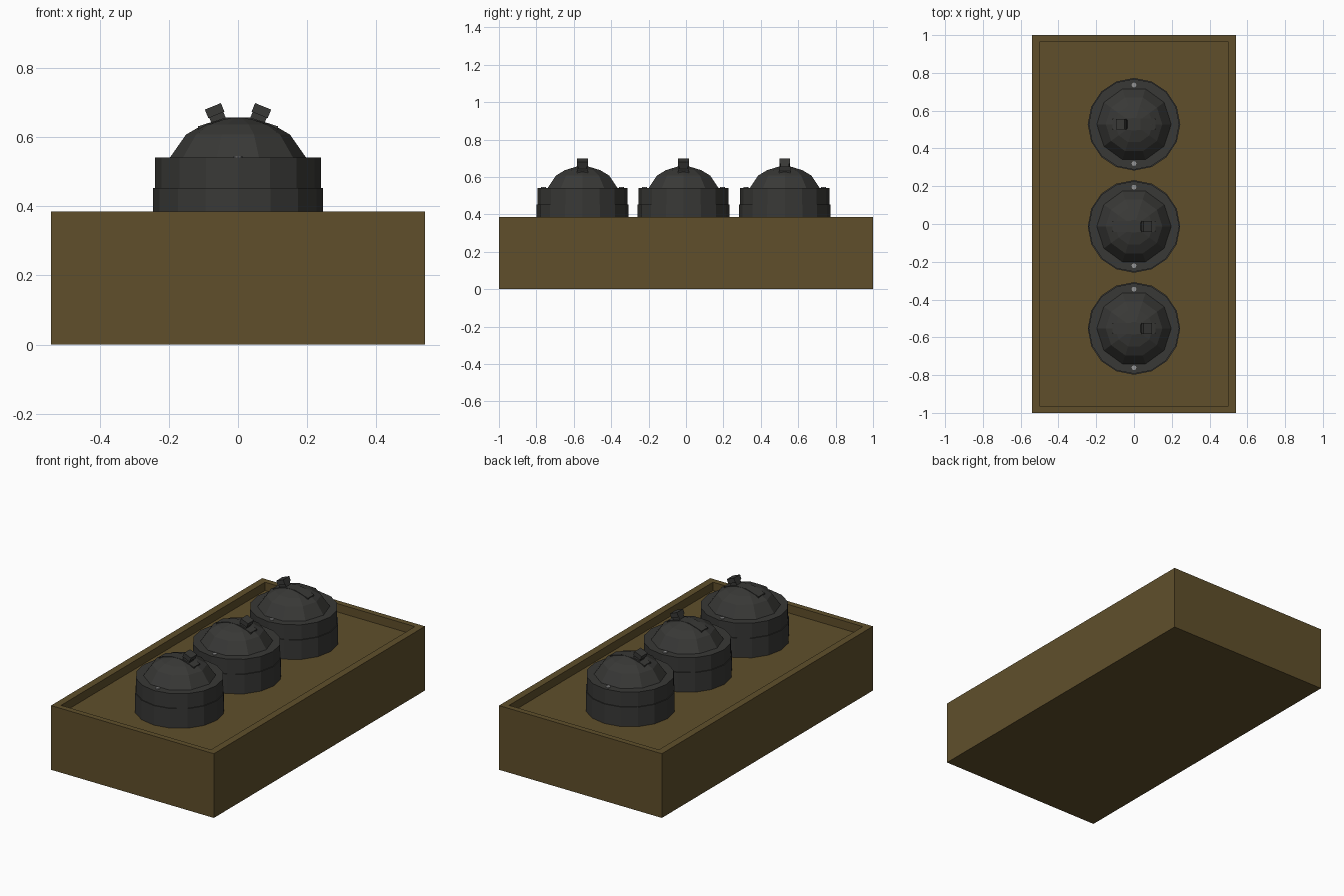
import bpy, bmesh
from math import sin, cos, pi, radians
from mathutils import Matrix

if "Cube" in bpy.data.objects:
    bpy.data.objects.remove(bpy.data.objects["Cube"])


def material(name, rgb):
    m = bpy.data.materials.new(name)
    m.diffuse_color = (*rgb, 1)
    m.use_nodes = True
    m.node_tree.nodes["Principled BSDF"].inputs["Base Color"].default_value = m.diffuse_color
    return m


WOOD = material("brown_wood", (0.115, 0.078, 0.024))
DARK = material("dark_casing", (0.04, 0.04, 0.037))
STEEL = material("steel", (0.3, 0.3, 0.3))


def loft(name, loops, mat, matrix=Matrix()):
    """Skin a stack of equal-length loops and cap both ends."""
    bm = bmesh.new()
    rings = [[bm.verts.new(p) for p in loop] for loop in loops]
    n = len(rings[0])
    for a, b in zip(rings, rings[1:]):
        for i in range(n):
            j = (i + 1) % n
            bm.faces.new((a[i], a[j], b[j], b[i]))
    bm.faces.new(rings[0][::-1])
    bm.faces.new(rings[-1])
    bmesh.ops.recalc_face_normals(bm, faces=bm.faces)
    me = bpy.data.meshes.new(name)
    bm.to_mesh(me)
    bm.free()
    me.materials.append(mat)
    ob = bpy.data.objects.new(name, me)
    ob.matrix_world = matrix
    bpy.context.collection.objects.link(ob)
    return ob


def rect(x, y, z, cx=0.0):
    return [(cx - x, -y, z), (cx + x, -y, z), (cx + x, y, z), (cx - x, y, z)]


def lathe(name, profile, sides, mat, matrix):
    loops = [[(r * cos(2 * pi * i / sides), r * sin(2 * pi * i / sides), z)
              for i in range(sides)] for r, z in profile]
    return loft(name, loops, mat, matrix)


# Open-topped shallow crate with a recessed floor
FLOOR = 0.335
loft("crate", [rect(0.54, 1, 0), rect(0.54, 1, 0.385),
               rect(0.497, 0.966, 0.385), rect(0.497, 0.966, FLOOR)], WOOD)


def domed_canister(tag, y, turn):
    base = Matrix.Translation((0, y, 0)) @ Matrix.Rotation(turn, 4, 'Z')

    # Two-step drum
    lathe("drum_" + tag, [(0.245, FLOOR), (0.245, 0.452), (0.24, 0.452),
                          (0.24, 0.54)], 16, DARK, base)

    # Faceted dome
    lathe("dome_" + tag, [(0.197, 0.535), (0.197, 0.54), (0.15, 0.607),
                          (0.10, 0.636), (0.035, 0.655)], 10, DARK, base)

    # Lever strip that follows the dome
    path = [(-0.115, 0.631), (-0.035, 0.656), (0.035, 0.656), (0.115, 0.631)]
    loft("lever_strip_" + tag,
         [[(x, -0.03, z - 0.03), (x, 0.03, z - 0.03), (x, 0.03, z), (x, -0.03, z)]
          for x, z in path], DARK, base)

    # Tilted prong at one end of the strip
    tilt = base @ Matrix.Translation((0.055, 0, 0.645)) @ Matrix.Rotation(radians(22), 4, 'Y')
    loft("prong_" + tag, [rect(0.022, 0.022, -0.015), rect(0.022, 0.022, 0.02),
                          rect(0.025, 0.029, 0.02), rect(0.025, 0.029, 0.047)], DARK, tilt)

    # Small screws on the rim
    for side, s in (("a", 1), ("b", -1)):
        lathe("screw_%s_%s" % (tag, side), [(0.013, 0.535), (0.013, 0.545)], 8, STEEL,
              base @ Matrix.Translation((0, 0.208 * s, 0)))


domed_canister("front", -0.553, 0)
domed_canister("middle", -0.013, 0)
domed_canister("back", 0.528, pi)
